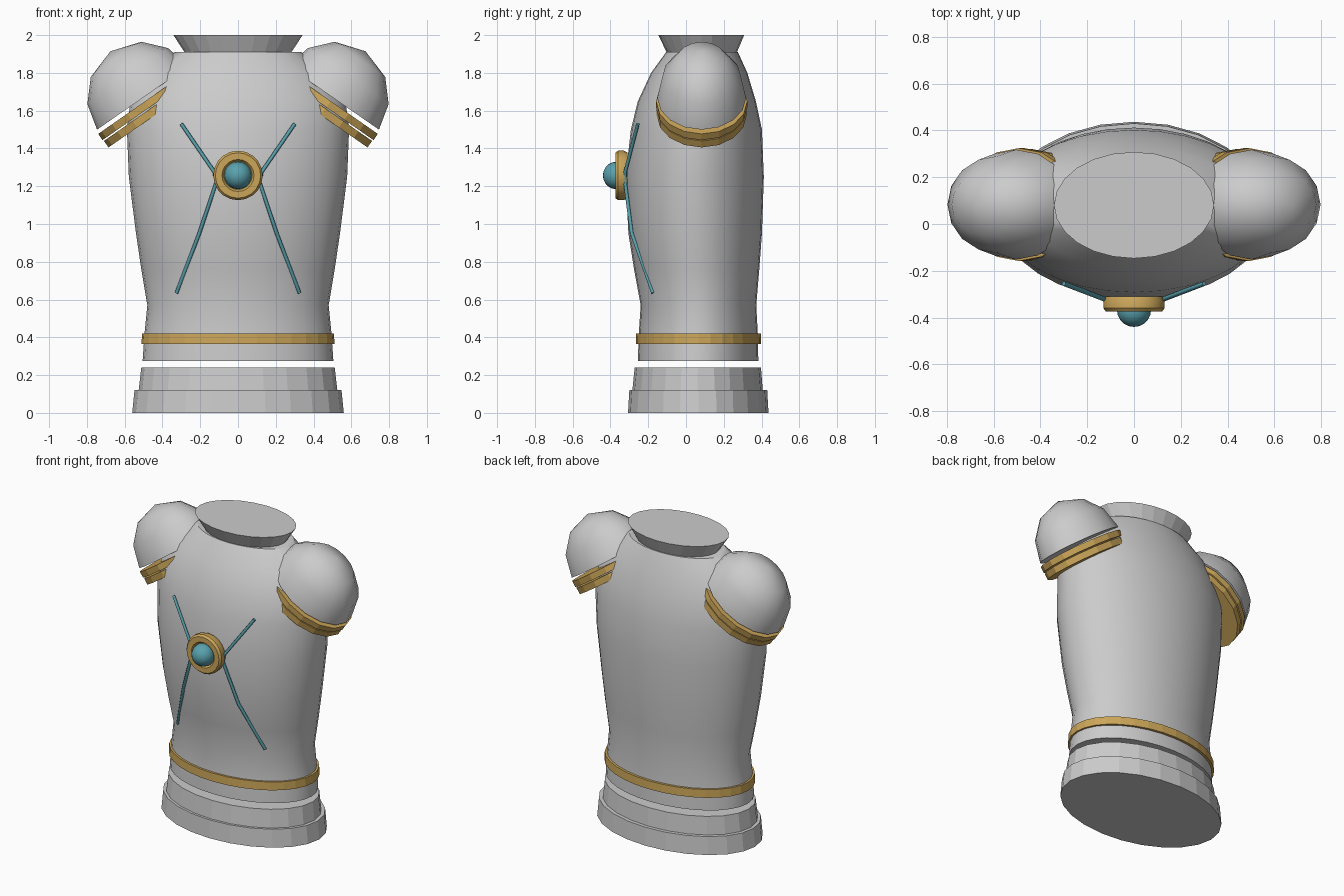
import bpy, bmesh, math
from mathutils import Vector

if "Cube" in bpy.data.objects:
    bpy.data.objects.remove(bpy.data.objects["Cube"])


def material(name, color):
    m = bpy.data.materials.new(name)
    m.diffuse_color = color
    m.use_nodes = True
    m.node_tree.nodes["Principled BSDF"].inputs["Base Color"].default_value = m.diffuse_color
    return m


gold = material("gold", (0.60, 0.38, 0.10, 1))
teal = material("teal", (0.10, 0.36, 0.42, 1))


def loft(name, rings, u, w, n, mat=None, smooth=0):
    """Capped skin through elliptical rings (centre, radius_u, radius_w)."""
    bm = bmesh.new()
    u, w = Vector(u), Vector(w)
    loops = []
    for c, ru, rw in rings:
        loops.append([bm.verts.new(Vector(c) + u * ru * math.cos(2 * math.pi * i / n)
                                   + w * rw * math.sin(2 * math.pi * i / n)) for i in range(n)])
    for a, b in zip(loops, loops[1:]):
        for i in range(n):
            j = (i + 1) % n
            bm.faces.new((a[i], a[j], b[j], b[i]))
    bm.faces.new(loops[0][::-1])
    bm.faces.new(loops[-1])
    bmesh.ops.remove_doubles(bm, verts=bm.verts[:], dist=1e-5)
    bmesh.ops.recalc_face_normals(bm, faces=bm.faces[:])
    me = bpy.data.meshes.new(name)
    bm.to_mesh(me)
    bm.free()
    ob = bpy.data.objects.new(name, me)
    bpy.context.collection.objects.link(ob)
    if mat:
        me.materials.append(mat)
    if smooth:
        bpy.context.view_layer.objects.active = ob
        bpy.ops.object.select_all(action='DESELECT')
        ob.select_set(True)
        bpy.ops.object.shade_smooth_by_angle(angle=math.radians(smooth))
    return ob


def upright(name, rows, n, mat=None, smooth=0):
    """Loft along z from rows of (z, half width, front y, back y)."""
    rings = [((0, (f + b) / 2, z), rx, (b - f) / 2) for z, rx, f, b in rows]
    return loft(name, rings, (1, 0, 0), (0, 1, 0), n, mat, smooth)


# Torso
upright("torso", [(0.275, 0.505, -0.255, 0.383), (0.42, 0.495, -0.25, 0.38),
                  (0.57, 0.48, -0.24, 0.372), (0.76, 0.512, -0.275, 0.388),
                  (0.95, 0.54, -0.305, 0.402), (1.25, 0.578, -0.32, 0.412),
                  (1.5, 0.588, -0.292, 0.402), (1.65, 0.57, -0.255, 0.37),
                  (1.8, 0.475, -0.185, 0.325), (1.91, 0.335, -0.105, 0.275)], 32, None, 40)

# Neck collar and two-step base
upright("neck", [(1.905, 0.28, -0.10, 0.268), (2.0, 0.342, -0.147, 0.308)], 24)
upright("base_lower", [(0, 0.56, -0.307, 0.437), (0.12, 0.548, -0.30, 0.43)], 24)
upright("base_upper", [(0.11, 0.527, -0.285, 0.407), (0.24, 0.512, -0.272, 0.397)], 24)

# Belt
upright("belt", [(0.365, 0.511, -0.266, 0.398), (0.42, 0.508, -0.264, 0.396)], 32, gold)

# Shoulder domes, arm bands and chest cords, on both sides
for s, side in ((-1, "left"), (1, "right")):
    centre = Vector((s * 0.504, 0.083, 1.668))
    axis = Vector((s * 0.57, 0, 0.82)).normalized()
    u = Vector((s * 0.82, 0, -0.57)).normalized()
    ratio = 0.235 / 0.295

    def arm(name, profile, mat, smooth):
        loft(name, [(centre + axis * d, r, r * ratio) for d, r in profile],
             u, (0, 1, 0), 16, mat, smooth)

    arm("shoulder_" + side, [(0, 0.295), (0.14, 0.26), (0.248, 0.163), (0.30, 0)], None, 50)
    arm("arm_band_upper_" + side, [(-0.022, 0.303), (-0.062, 0.303)], gold, 0)
    arm("arm_band_lower_" + side, [(-0.07, 0.299), (-0.112, 0.299)], gold, 0)

    cu = bpy.data.curves.new("chest_cord_" + side, 'CURVE')
    cu.dimensions = '3D'
    cu.bevel_depth = 0.01
    cu.bevel_resolution = 1
    cu.use_fill_caps = True
    path = [(0.30, -0.255, 1.53), (0.125, -0.322, 1.275), (0.115, -0.322, 1.22),
            (0.205, -0.287, 0.95), (0.325, -0.175, 0.635)]
    sp = cu.splines.new('POLY')
    sp.points.add(len(path) - 1)
    for p, (x, y, z) in zip(sp.points, path):
        p.co = (s * x, y, z, 1)
    cu.materials.append(teal)
    bpy.context.collection.objects.link(bpy.data.objects.new("chest_cord_" + side, cu))


# Chest medallion and gem
def disc(name, profile, mat, smooth):
    loft(name, [((0, y, 1.257), r, r) for y, r in profile], (1, 0, 0), (0, 0, 1), 20, mat, smooth)


disc("medallion", [(-0.31, 0.122), (-0.33, 0.131), (-0.36, 0.131), (-0.374, 0.12),
                   (-0.374, 0.085), (-0.36, 0.075)], gold, 30)
disc("gem", [(-0.368 - 0.072 * math.sin(math.radians(a)), 0.073 * math.cos(math.radians(a)))
             for a in range(-90, 91, 18)], teal, 40)
